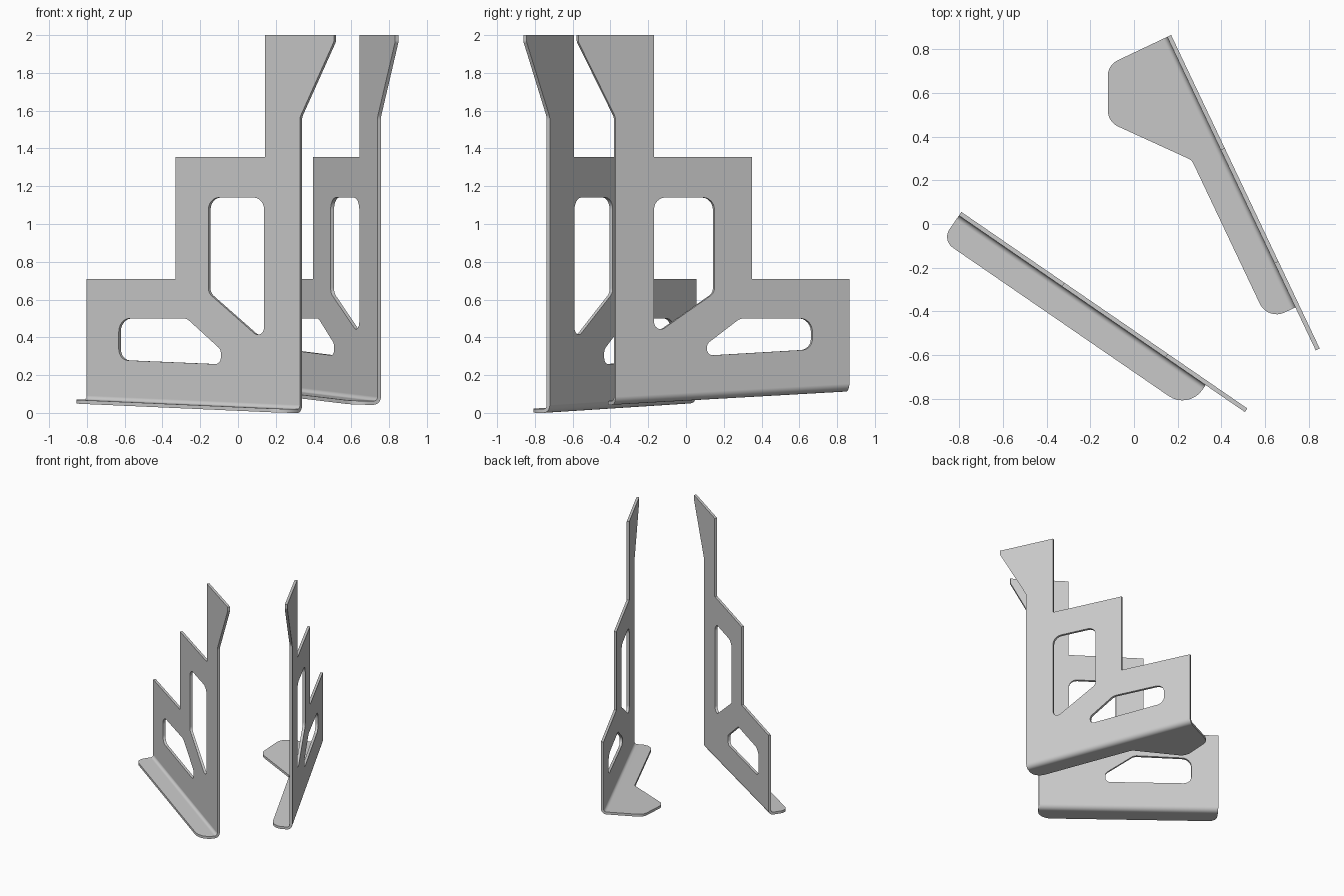
import bpy, bmesh, math
from mathutils import Vector
from mathutils.geometry import tessellate_polygon

if "Cube" in bpy.data.objects:
    bpy.data.objects.remove(bpy.data.objects["Cube"])

T, R = 0.02, 0.042      # sheet thickness, outer bend radius
END = 1.37              # length of the fold


def rounded(points, n=6):
    """Polygon of (x, y[, radius]) with circular corner fillets."""
    out = []
    for i, p in enumerate(points):
        P = Vector(p[:2])
        if len(p) < 3:
            out.append(P)
            continue
        a = (Vector(points[i - 1][:2]) - P).normalized()
        b = (Vector(points[(i + 1) % len(points)][:2]) - P).normalized()
        half, r = a.angle(b) / 2, p[2]
        c = P + (a + b).normalized() * r / math.sin(half)
        d = r / math.tan(half)
        u, v = P + a * d - c, P + b * d - c
        w = math.pi - 2 * half
        for k in range(n + 1):
            f = k / n
            out.append(c + (u * math.sin((1 - f) * w) + v * math.sin(f * w)) / math.sin(w))
    return out


def add_sheet(bm, loops, place):
    """Sheet with holes; the closing edge of the outer loop is left open for the bend."""
    lo = [[bm.verts.new(place(p, 0)) for p in l] for l in loops]
    hi = [[bm.verts.new(place(p, T)) for p in l] for l in loops]
    for side in (lo, hi):
        flat = [v for l in side for v in l]
        for tri in tessellate_polygon([[p.to_3d() for p in l] for l in loops]):
            bm.faces.new([flat[i] for i in tri])
    for j, l in enumerate(loops):
        n = len(l)
        for i in range(n - 1 if j == 0 else n):
            k = (i + 1) % n
            bm.faces.new((lo[j][i], lo[j][k], hi[j][k], hi[j][i]))


def bracket(name, start, direction, b0, b1, holes, flange):
    bm = bmesh.new()
    base = lambda s: b0 + (b1 - b0) * s / END
    # local frame: x along plate, -y towards flange, z up
    # stepped upright plate
    outline = [(0, b0 + R), (0, .71), (.572, .71), (.572, 1.355), (1.145, 1.355),
               (1.145, 2), (1.588, 2), (1.588, 1.965, .03), (END, 1.565, .06), (END, b1 + R)]
    add_sheet(bm, [rounded(outline)] + [rounded(h) for h in holes],
              lambda p, o: (p.x, -o, p.y))
    # foot flange
    add_sheet(bm, [rounded(flange, 8)], lambda p, o: (p.x, -p.y, base(p.x) + o))
    # bend between them
    n, rings = 8, []
    for i in range(n + 1):
        a = math.pi / 2 * i / n
        rings.append([bm.verts.new((s, -(R - r * math.cos(a)), base(s) + R - r * math.sin(a)))
                      for s, r in ((0, R), (END, R), (END, R - T), (0, R - T))])
    for p, q in zip(rings, rings[1:]):
        for k in range(4):
            m = (k + 1) % 4
            bm.faces.new((p[k], p[m], q[m], q[k]))
    bmesh.ops.remove_doubles(bm, verts=bm.verts, dist=1e-4)
    bmesh.ops.recalc_face_normals(bm, faces=bm.faces)
    me = bpy.data.meshes.new(name)
    bm.to_mesh(me)
    bm.free()
    ob = bpy.data.objects.new(name, me)
    bpy.context.collection.objects.link(ob)
    ob.location = (*start, 0)
    ob.rotation_euler.z = math.atan2(direction[1], direction[0])
    bpy.ops.object.select_all(action='DESELECT')
    ob.select_set(True)
    bpy.context.view_layer.objects.active = ob
    bpy.ops.object.shade_smooth_by_angle(angle=math.radians(30))
    wn = ob.modifiers.new("weighted_normals", 'WEIGHTED_NORMAL')
    wn.keep_sharp = True


# front left bracket with a narrow foot
bracket("front_left_bracket", (-.79, .055), (1.31, -.90), .05, 0,
        [[(.782, 1.14, .065), (1.14, 1.14, .065), (1.14, .375, .04), (.782, .635, .05)],
         [(.206, .5, .07), (.643, .5, .07), (.862, .335, .04), (.862, .257, .035), (.206, .28, .06)]],
        [(0, R), (0, .157, .06), (END, .157, .11), (END, R)])

# back right bracket with a widened foot
bracket("back_right_bracket", (.17, .865), (.68, -1.435), .113, .043,
        [[(.79, 1.14, .065), (1.145, 1.14, .065), (1.145, .41, .04), (.79, .635, .05)],
         [(.216, .5, .07), (.64, .5, .07), (.835, .365, .04), (.835, .303, .035), (.216, .336, .06)]],
        [(0, R), (0, .321, .08), (.235, .432, .08), (.558, .16, .05), (END, .16, .085), (END, R)])
